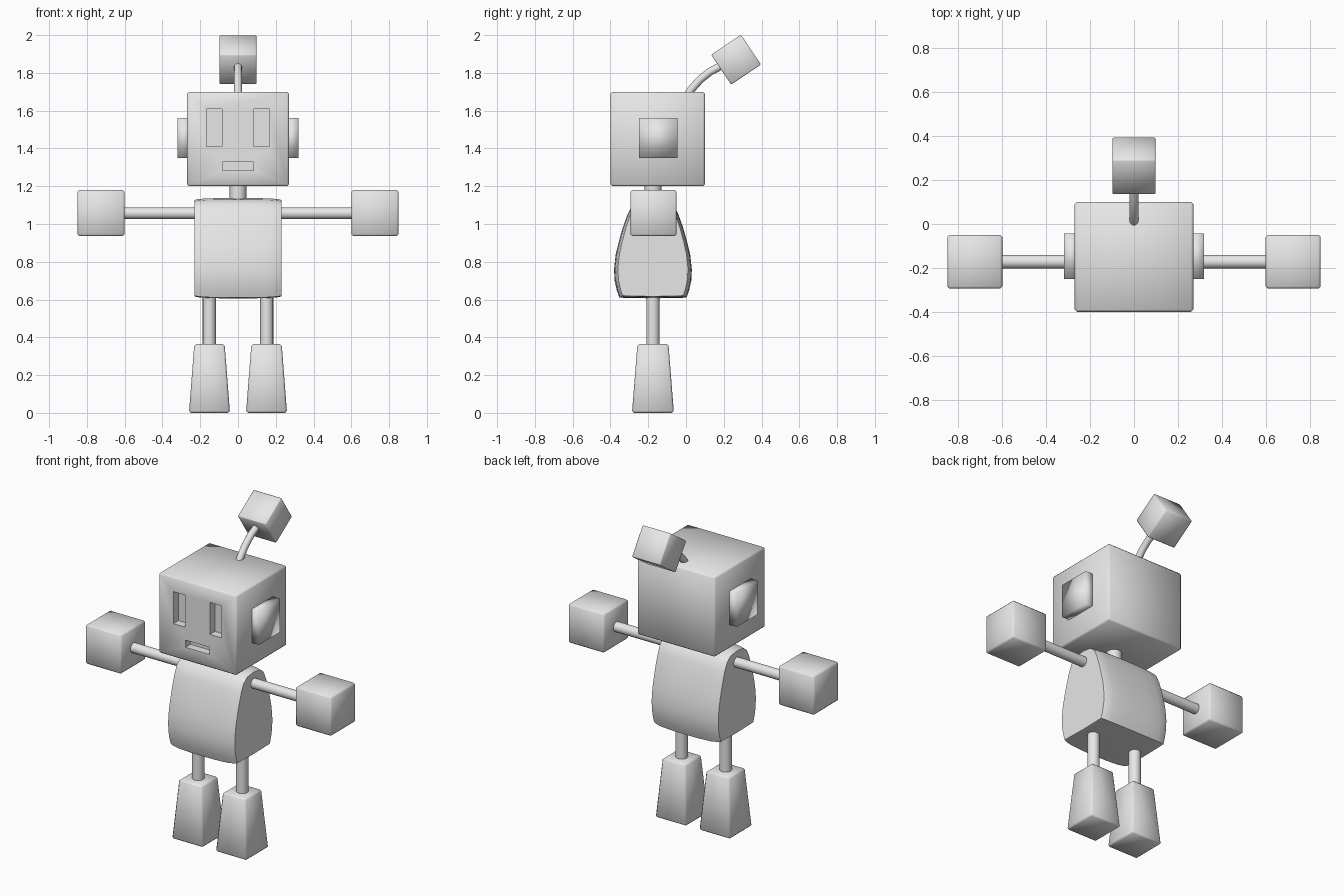
import bpy, bmesh, math
from mathutils import Matrix, Vector

if "Cube" in bpy.data.objects:
    bpy.data.objects.remove(bpy.data.objects["Cube"])

grey = bpy.data.materials.new("plain grey")
grey.diffuse_color = (0.8, 0.8, 0.8, 1)
grey.use_nodes = True
grey.node_tree.nodes["Principled BSDF"].inputs["Base Color"].default_value = grey.diffuse_color
YC = -0.175  # depth of the body axis


def finish(name, bm, angle=50):
    bmesh.ops.recalc_face_normals(bm, faces=bm.faces)
    me = bpy.data.meshes.new(name)
    bm.to_mesh(me)
    bm.free()
    me.materials.append(grey)
    ob = bpy.data.objects.new(name, me)
    bpy.context.collection.objects.link(ob)
    smooth(ob, angle)
    return ob


def smooth(ob, angle):
    bpy.ops.object.select_all(action='DESELECT')
    bpy.context.view_layer.objects.active = ob
    ob.select_set(True)
    bpy.ops.object.shade_smooth_by_angle(angle=math.radians(angle))


def box(name, centre, size, bevel=0.01, top=1.0, tilt=0.0, angle=50):
    """Bevelled box; 'top' scales the upper face, 'tilt' turns it about x."""
    bm = bmesh.new()
    bmesh.ops.create_cube(bm, size=1)
    for v in bm.verts:
        k = top if v.co.z > 0 else 1.0
        v.co = Vector((v.co.x * size[0] * k, v.co.y * size[1] * k, v.co.z * size[2]))
    if bevel:
        bmesh.ops.bevel(bm, geom=bm.edges[:], offset=bevel, segments=1, affect='EDGES')
    bm.transform(Matrix.Translation(centre) @ Matrix.Rotation(tilt, 4, 'X'))
    return finish(name, bm, angle)


def rod(name, a, b, r):
    a, b = Vector(a), Vector(b)
    d = b - a
    bm = bmesh.new()
    bmesh.ops.create_cone(bm, cap_ends=True, segments=16, radius1=r, radius2=r, depth=d.length)
    bm.transform(Matrix.Translation((a + b) / 2) @ d.to_track_quat('Z', 'Y').to_matrix().to_4x4())
    return finish(name, bm)


# Head with recessed eyes and mouth
head = box("head", (0, -0.15, 1.45), (0.54, 0.5, 0.5))
cutters = [box("eye_cutter", (s * 0.126, -0.4, 1.51), (0.08, 0.1, 0.2), 0) for s in (-1, 1)]
cutters.append(box("mouth_cutter", (0, -0.4, 1.307), (0.165, 0.1, 0.045), 0))
bpy.context.view_layer.objects.active = head
for c in cutters:
    c.hide_render = True
    mod = head.modifiers.new("recess", 'BOOLEAN')
    mod.operation, mod.solver, mod.object = 'DIFFERENCE', 'EXACT', c
    bpy.ops.object.modifier_apply(modifier=mod.name)
    bpy.data.objects.remove(c)
smooth(head, 50)

# Antenna: bent stalk and tilted cube
path = [(0.005, 1.68), (0.03, 1.715), (0.075, 1.765), (0.125, 1.805), (0.19, 1.84)]
bm = bmesh.new()
rings = []
for i, (y, z) in enumerate(path):
    p, q = path[max(i - 1, 0)], path[min(i + 1, len(path) - 1)]
    t = Vector((0, q[0] - p[0], q[1] - p[1])).normalized()
    n = Vector((0, -t.z, t.y))
    rings.append([bm.verts.new(Vector((0, y, z)) + 0.021 * (Vector((math.cos(a), 0, 0)) + n * math.sin(a)))
                  for a in (k * math.tau / 12 for k in range(12))])
for r0, r1 in zip(rings, rings[1:]):
    for k in range(12):
        bm.faces.new((r0[k], r0[k - 1], r1[k - 1], r1[k]))
bm.faces.new(rings[0])
bm.faces.new(rings[-1])
finish("antenna_stalk", bm)
box("antenna_cube", (0, 0.265, 1.87), (0.195, 0.19, 0.19), 0.005, tilt=math.radians(34))

# Neck
rod("neck", (0, YC, 1.08), (0, YC, 1.22), 0.044)

# Body: pear-shaped side profile (half depth, height), fuller in the middle
half = [(0.0, 0.606), (0.178, 0.61), (0.192, 0.65), (0.203, 0.70), (0.206, 0.76), (0.197, 0.84),
        (0.18, 0.91), (0.16, 0.98), (0.135, 1.05), (0.11, 1.1), (0.07, 1.13), (0.0, 1.138)]
profile = half + [(-y, z) for y, z in half[-2:0:-1]]
bm = bmesh.new()
rings = []
for x, k in ((-0.23, 0.9), (-0.215, 0.935), (-0.17, 0.975), (-0.09, 0.995), (0, 1),
             (0.09, 0.995), (0.17, 0.975), (0.215, 0.935), (0.23, 0.9)):
    kz = 1 - (1 - k) * 0.4
    rings.append([bm.verts.new((x, YC + y * k, 0.87 + (z - 0.87) * kz)) for y, z in profile])
n = len(profile)
for r0, r1 in zip(rings, rings[1:]):
    for i in range(n):
        bm.faces.new((r0[i], r0[i - 1], r1[i - 1], r1[i]))
bm.faces.new(rings[0])
bm.faces.new(rings[-1])
finish("body", bm, 45)

# Paired parts
for s, side in ((-1, "left"), (1, "right")):
    box(side + "_ear", (s * 0.285, -0.147, 1.455), (0.07, 0.206, 0.21), 0, angle=100)
    rod(side + "_arm", (s * 0.2, -0.172, 1.057), (s * 0.64, -0.172, 1.057), 0.031)
    box(side + "_hand", (s * 0.725, -0.172, 1.058), (0.25, 0.245, 0.245))
    rod(side + "_leg", (s * 0.152, YC, 0.34), (s * 0.152, YC, 0.65), 0.035)
    box(side + "_foot", (s * 0.151, YC, 0.1825), (0.217, 0.222, 0.365), top=0.74)
